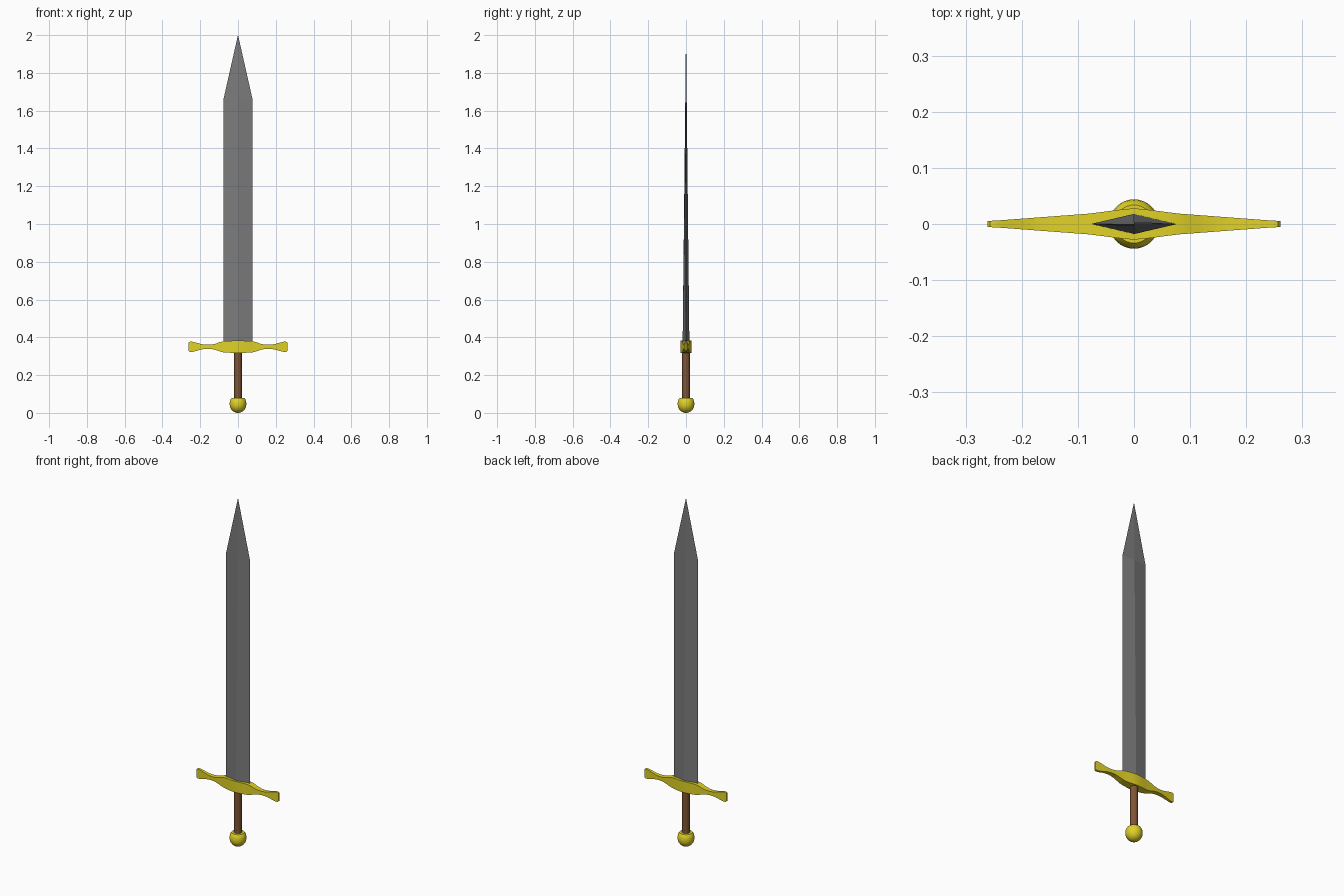
import bpy, bmesh, math

if "Cube" in bpy.data.objects:
    bpy.data.objects.remove(bpy.data.objects["Cube"])


def material(name, color):
    m = bpy.data.materials.new(name)
    m.diffuse_color = (*color, 1)
    m.use_nodes = True
    m.node_tree.nodes["Principled BSDF"].inputs["Base Color"].default_value = m.diffuse_color
    return m


def loft(name, rings, mat=None, smooth=None):
    """Bridge equal-sized closed rings of points and cap both ends."""
    bm = bmesh.new()
    loops = [[bm.verts.new(p) for p in ring] for ring in rings]
    n = len(loops[0])
    for a, b in zip(loops, loops[1:]):
        for i in range(n):
            j = (i + 1) % n
            bm.faces.new((a[i], a[j], b[j], b[i]))
    bm.faces.new(loops[0][::-1])
    bm.faces.new(loops[-1])
    bmesh.ops.remove_doubles(bm, verts=bm.verts, dist=1e-5)
    bmesh.ops.recalc_face_normals(bm, faces=bm.faces)
    me = bpy.data.meshes.new(name)
    bm.to_mesh(me)
    bm.free()
    ob = bpy.data.objects.new(name, me)
    bpy.context.collection.objects.link(ob)
    if mat:
        me.materials.append(mat)
    if smooth:
        bpy.ops.object.select_all(action='DESELECT')
        ob.select_set(True)
        bpy.context.view_layer.objects.active = ob
        bpy.ops.object.shade_smooth_by_angle(angle=math.radians(smooth))
    return ob


def turned(name, profile, sides, mat):
    """Round part from (radius, z) points."""
    angles = [2 * math.pi * i / sides for i in range(sides)]
    return loft(name, [[(r * math.cos(a), r * math.sin(a), z) for a in angles]
                       for r, z in profile], mat, 35)


gold = material("gold", (0.75, 0.64, 0.02))
leather = material("leather", (0.22, 0.09, 0.035))
steel = material("steel", (0.2, 0.2, 0.2))

# Blade: diamond section, constant width, thickness tapering to the point
sections = [(0.36, 0.077, 0.018), (1.66, 0.077, 0.0038), (2.0, 0.0004, 0.0003)]
loft("blade", [[(w, 0, z), (0, t, z), (-w, 0, z), (0, -t, z)]
               for z, w, t in sections], steel)

# Crossguard: rectangular section, (x, half height, half depth), mirrored in x
half = [(0, 0.032, 0.028), (0.03, 0.032, 0.025), (0.06, 0.031, 0.021),
        (0.08, 0.029, 0.0185), (0.10, 0.023, 0.017), (0.12, 0.016, 0.0155),
        (0.14, 0.012, 0.014), (0.16, 0.011, 0.0125), (0.18, 0.012, 0.011),
        (0.20, 0.016, 0.0095), (0.22, 0.0215, 0.008), (0.24, 0.0265, 0.0065),
        (0.25, 0.0275, 0.006), (0.257, 0.026, 0.0055), (0.261, 0.021, 0.005)]
stations = [(-x, h, d) for x, h, d in half[:0:-1]] + half
loft("crossguard", [[(x, -d, 0.35 - h), (x, d, 0.35 - h), (x, d, 0.35 + h), (x, -d, 0.35 + h)]
                    for x, h, d in stations], gold, 30)

# Grip
turned("grip", [(0.02, 0.06), (0.02, 0.33)], 16, leather)

# Pommel: round bowl with a rounded shoulder and flat top
bowl = [(0.044 * math.sin(a), 0.045 - 0.045 * math.cos(a))
        for a in (math.pi / 2 * i / 8 for i in range(9))]
turned("pommel", bowl + [(0.044, 0.052), (0.0425, 0.063), (0.039, 0.072), (0.034, 0.079)],
       32, gold)
